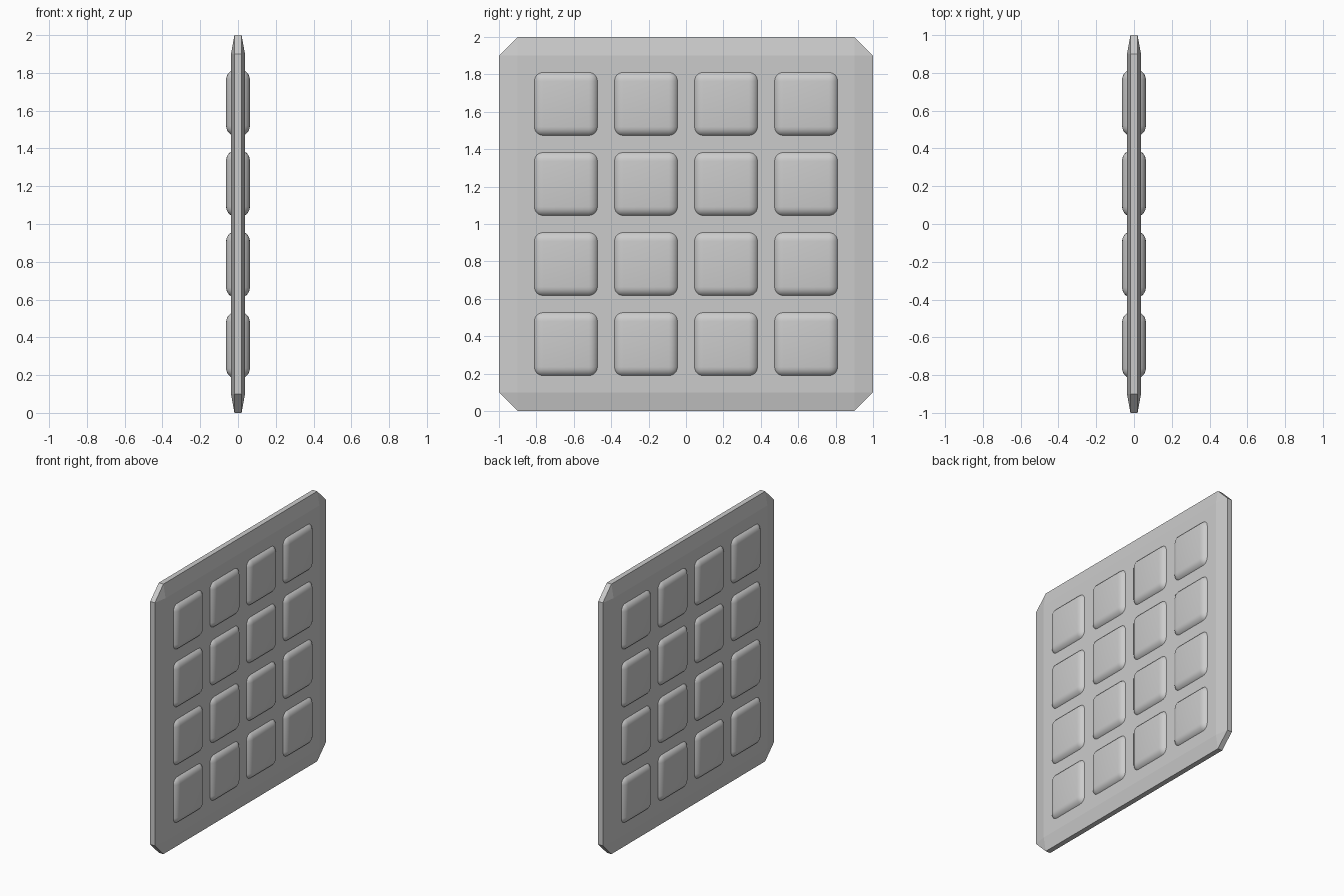
import bpy, bmesh

if "Cube" in bpy.data.objects:
    bpy.data.objects.remove(bpy.data.objects["Cube"])

PLATE_T, RIM_T, PAD_T = 0.037, 0.019, 0.063   # half thicknesses along x
PITCH, PAD_HALF = 0.428, 0.177


def make_object(name, bm):
    bmesh.ops.recalc_face_normals(bm, faces=bm.faces)
    mesh = bpy.data.meshes.new(name)
    bm.to_mesh(mesh)
    bm.free()
    obj = bpy.data.objects.new(name, mesh)
    bpy.context.collection.objects.link(obj)
    return obj


# Flat panel: hull of two square faces and a clipped-corner rim
bm = bmesh.new()
for side in (-1, 1):
    for sy in (-1, 1):
        for sz in (-1, 1):
            for x, y, z in ((PLATE_T, 0.9, 0.9), (RIM_T, 1, 0.9), (RIM_T, 0.9, 1)):
                bm.verts.new((side * x, sy * y, 1 + sz * z))
bmesh.ops.convex_hull(bm, input=bm.verts)
bmesh.ops.dissolve_limit(bm, angle_limit=0.01, verts=bm.verts, edges=bm.edges)
make_object("panel", bm)


# Rounded pads that pass through the panel and show on both faces
def add_pad(row, col):
    bm = bmesh.new()
    bmesh.ops.create_cube(bm, size=2)
    bmesh.ops.scale(bm, vec=(PAD_T, PAD_HALF, PAD_HALF), verts=bm.verts)
    bmesh.ops.bevel(bm, geom=bm.edges[:], offset=0.055, segments=6,
                    profile=0.5, affect='EDGES')
    pad = make_object(f"pad_{row}_{col}", bm)
    pad.location = (0, (col - 1.5) * PITCH, 1 + (row - 1.5) * PITCH)
    bpy.ops.object.select_all(action='DESELECT')
    pad.select_set(True)
    bpy.context.view_layer.objects.active = pad
    bpy.ops.object.shade_smooth_by_angle()


for row in range(4):
    for col in range(4):
        add_pad(row, col)
